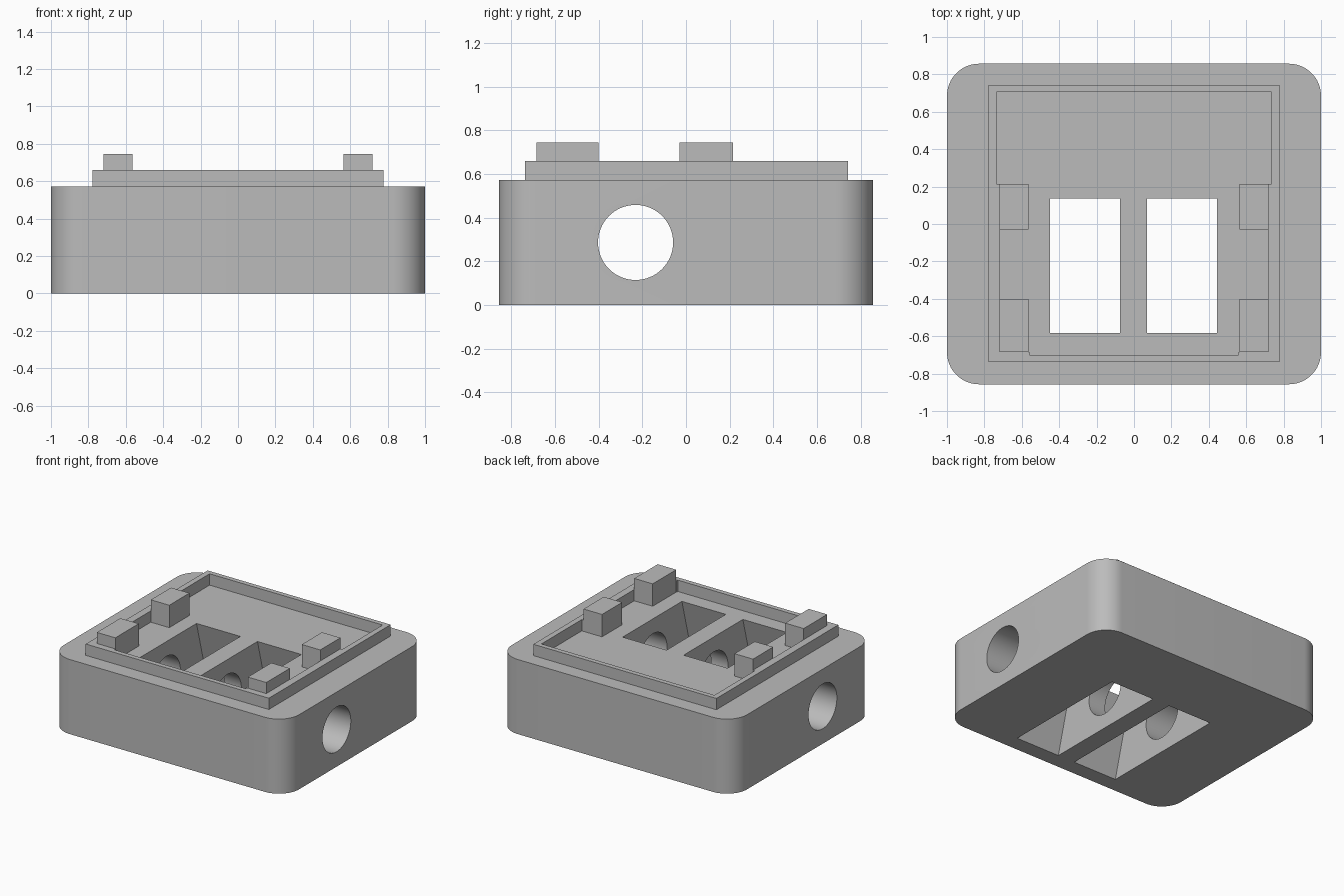
import bpy, bmesh, math

if "Cube" in bpy.data.objects:
    bpy.data.objects.remove(bpy.data.objects["Cube"], do_unlink=True)

DECK, RIM_TOP, CLIP_TOP = 0.573, 0.66, 0.745

grey = bpy.data.materials.new("plain grey")
grey.use_nodes = True
colour = (0.5, 0.5, 0.5, 1)
grey.diffuse_color = colour
grey.node_tree.nodes["Principled BSDF"].inputs["Base Color"].default_value = colour


def prism(name, low, z0, z1, high=None):
    """Solid between a lower outline and an upper outline."""
    bm = bmesh.new()
    bottom = [bm.verts.new((x, y, z0)) for x, y in low]
    top = [bm.verts.new((x, y, z1)) for x, y in (high or low)]
    bm.faces.new(bottom[::-1])
    bm.faces.new(top)
    n = len(low)
    for i in range(n):
        j = (i + 1) % n
        bm.faces.new((bottom[i], bottom[j], top[j], top[i]))
    bmesh.ops.recalc_face_normals(bm, faces=bm.faces)
    mesh = bpy.data.meshes.new(name)
    bm.to_mesh(mesh)
    bm.free()
    mesh.materials.append(grey)
    obj = bpy.data.objects.new(name, mesh)
    bpy.context.collection.objects.link(obj)
    return obj


def rect(x0, x1, y0, y1):
    return [(x0, y0), (x1, y0), (x1, y1), (x0, y1)]


def rounded_rect(hx, hy, r, steps=16):
    pts = []
    for k, (sx, sy) in enumerate([(1, 1), (-1, 1), (-1, -1), (1, -1)]):
        for i in range(steps + 1):
            a = math.pi / 2 * (k + i / steps)
            pts.append((sx * (hx - r) + r * math.cos(a), sy * (hy - r) + r * math.sin(a)))
    return pts


def carve(target, cutter):
    """Subtract the cutter, bake the result and drop the cutter."""
    cutter.hide_render = True
    mod = target.modifiers.new("cut", "BOOLEAN")
    mod.operation, mod.solver, mod.object = "DIFFERENCE", "EXACT", cutter
    bpy.context.view_layer.update()
    baked = bpy.data.meshes.new_from_object(
        target.evaluated_get(bpy.context.evaluated_depsgraph_get()))
    target.modifiers.clear()
    target.data = baked
    bpy.data.objects.remove(cutter, do_unlink=True)


# Rounded base block
body = prism("base_block", rounded_rect(1, 0.857, 0.172), 0, DECK)

# Two pockets whose end walls flare outwards towards the underside
Y0, Y1, FLARE, OVER = -0.583, 0.136, 0.153, 0.05
slope = FLARE / DECK
low, high = FLARE + OVER * slope, -OVER * slope
for x0, x1 in ((-0.448, -0.075), (0.07, 0.443)):
    carve(body, prism("pocket_cutter", rect(x0, x1, Y0 - low, Y1 + low), -OVER,
                      DECK + OVER, rect(x0, x1, Y0 - high, Y1 + high)))

# Round bore running from side to side
bpy.ops.mesh.primitive_cylinder_add(vertices=64, radius=0.172, depth=3,
                                    location=(0, -0.231, 0.287),
                                    rotation=(0, math.pi / 2, 0))
bore = bpy.context.object
bore.data.materials.append(grey)
carve(body, bore)

bpy.ops.object.select_all(action="DESELECT")
bpy.context.view_layer.objects.active = body
body.select_set(True)
bpy.ops.object.shade_smooth_by_angle(angle=math.radians(30))

# Raised rim around the deck, stepped inwards beside the clips
rim = prism("raised_rim", rect(-0.778, 0.778, -0.737, 0.742), DECK, RIM_TOP)
half = [(0.56, -0.7), (0.56, -0.685), (0.72, -0.685),
        (0.72, 0.215), (0.735, 0.215), (0.735, 0.705)]
recess = half + [(-x, y) for x, y in reversed(half)]
carve(rim, prism("recess_cutter", recess, DECK - OVER, RIM_TOP + OVER))

# Four upright clips
for side, s in (("left", 1), ("right", -1)):
    for place, y0, y1 in (("front", -0.685, -0.4), ("back", -0.03, 0.215)):
        xs = sorted((s * 0.563, s * 0.72))
        prism(f"{place}_{side}_clip", rect(*xs, y0, y1), DECK, CLIP_TOP)
